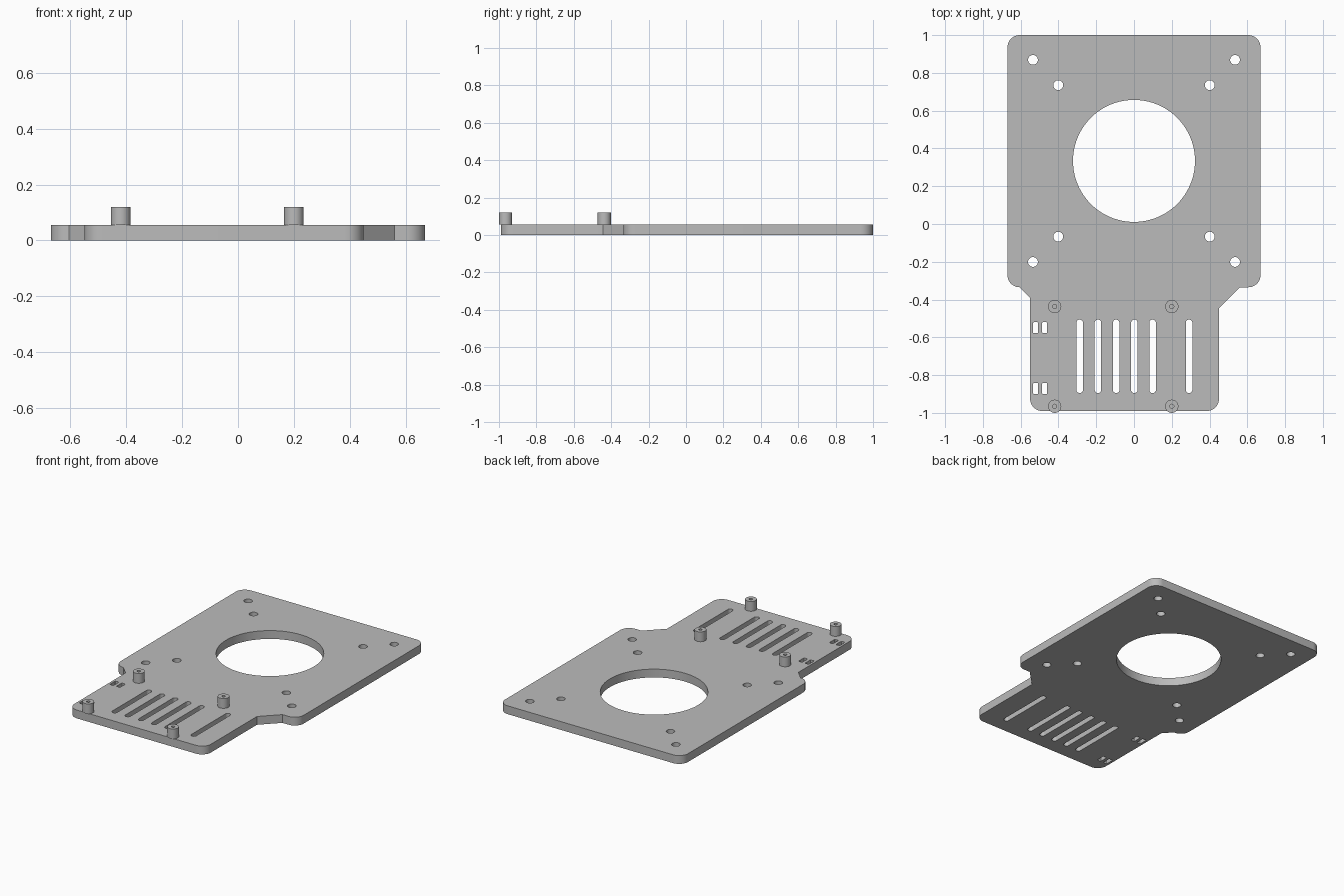
import bpy, bmesh, math
from mathutils import Vector

cube = bpy.data.objects.get("Cube")
if cube:
    bpy.data.objects.remove(cube)

PLATE_TOP = 0.055
STANDOFF_TOP = 0.12

grey = bpy.data.materials.new("plain grey")
grey.use_nodes = True
grey.diffuse_color = (0.5, 0.5, 0.5, 1)
grey.node_tree.nodes["Principled BSDF"].inputs["Base Color"].default_value = (0.5, 0.5, 0.5, 1)


def circle(x, y, r, n=32):
    return [Vector((x + r * math.cos(math.tau * i / n),
                    y + r * math.sin(math.tau * i / n))) for i in range(n)]


def rounded(corners, steps=10):
    """Closed outline from (x, y, radius); rounded corners are right angles."""
    out = []
    for i, (x, y, r) in enumerate(corners):
        p = Vector((x, y))
        if r == 0:
            out.append(p)
            continue
        to_prev = (Vector(corners[i - 1][:2]) - p).normalized()
        to_next = (Vector(corners[(i + 1) % len(corners)][:2]) - p).normalized()
        centre = p + r * (to_prev + to_next)
        for k in range(steps + 1):
            a = math.pi / 2 * k / steps
            out.append(centre - r * (to_next * math.cos(a) + to_prev * math.sin(a)))
    return [p for i, p in enumerate(out) if (p - out[i - 1]).length > 1e-5]


def slot(x, y0, y1, width, r):
    h = width / 2
    return rounded([(x - h, y0, r), (x + h, y0, r), (x + h, y1, r), (x - h, y1, r)])


def extruded(name, loops, z0, z1):
    """Fill the outline (first loop) minus its holes, and extrude it upward."""
    bm = bmesh.new()
    edges = []
    for loop in loops:
        vs = [bm.verts.new((p.x, p.y, z0)) for p in loop]
        edges += [bm.edges.new((vs[i - 1], vs[i])) for i in range(len(vs))]
    bmesh.ops.triangle_fill(bm, use_beauty=True, use_dissolve=False, edges=edges)
    res = bmesh.ops.extrude_face_region(bm, geom=bm.faces[:], use_keep_orig=True)
    top = [g for g in res["geom"] if isinstance(g, bmesh.types.BMVert)]
    bmesh.ops.translate(bm, verts=top, vec=(0, 0, z1 - z0))
    bmesh.ops.recalc_face_normals(bm, faces=bm.faces[:])
    mesh = bpy.data.meshes.new(name)
    bm.to_mesh(mesh)
    bm.free()
    mesh.materials.append(grey)
    ob = bpy.data.objects.new(name, mesh)
    bpy.context.collection.objects.link(ob)
    bpy.ops.object.select_all(action='DESELECT')
    ob.select_set(True)
    bpy.context.view_layer.objects.active = ob
    bpy.ops.object.shade_smooth_by_angle(angle=math.radians(30))
    return ob


# Plate outline: wide upper panel, chamfered neck, narrower lower panel
R = 0.065
loops = [rounded([
    (-0.67, 1, R), (-0.67, -0.335, R), (-0.605, -0.335, 0), (-0.55, -0.39, 0),
    (-0.55, -0.99, R), (0.45, -0.99, R), (0.45, -0.445, 0), (0.56, -0.335, 0),
    (0.67, -0.335, R), (0.67, 1, R)])]

# Large opening and two squares of screw holes around it
CY = 0.334
loops.append(circle(0, CY, 0.323, 96))
for d in (0.535, 0.401):
    for sx in (-1, 1):
        for sy in (-1, 1):
            loops.append(circle(sx * d, CY + sy * d, 0.026))

# Long vent slots (one position left solid) and small tie slots
for k in (-3, -2, -1, 0, 1, 3):
    loops.append(slot(0.002 + 0.0965 * k, -0.895, -0.506, 0.035, 0.0175))
for x in (-0.521, -0.473):
    for y in (-0.549, -0.871):
        loops.append(slot(x, y - 0.029, y + 0.029, 0.027, 0.005))

extruded("base_plate", loops, 0, PLATE_TOP)

# Hollow standoffs on the lower panel
for side, x in (("right", -0.42), ("left", 0.2)):
    for end, y in (("back", -0.437), ("front", -0.965)):
        extruded(f"standoff_{end}_{side}",
                 [circle(x, y, 0.035), circle(x, y, 0.011, 20)],
                 PLATE_TOP, STANDOFF_TOP)
